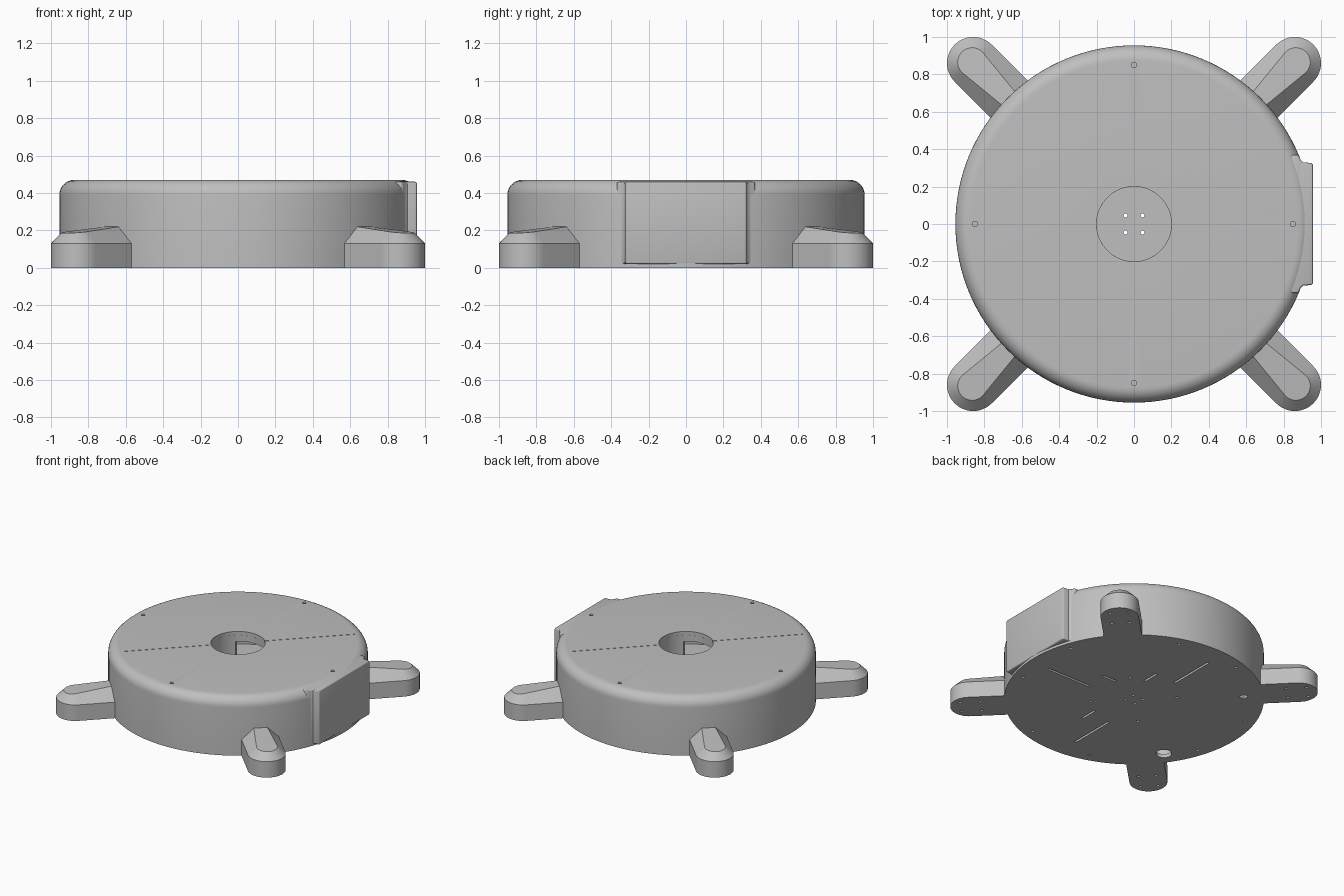
import bpy, bmesh
from math import pi, sin, cos, radians
from mathutils import Matrix, Vector

cube = bpy.data.objects.get("Cube")
if cube:
    bpy.data.objects.remove(cube, do_unlink=True)

grey = bpy.data.materials.new("light_grey")
grey.use_nodes = True
tone = (0.52, 0.52, 0.52, 1)
grey.diffuse_color = tone
grey.node_tree.nodes["Principled BSDF"].inputs["Base Color"].default_value = tone


def make(name, bm):
    bmesh.ops.recalc_face_normals(bm, faces=bm.faces)
    mesh = bpy.data.meshes.new(name)
    bm.to_mesh(mesh)
    bm.free()
    mesh.materials.append(grey)
    obj = bpy.data.objects.new(name, mesh)
    bpy.context.collection.objects.link(obj)
    return obj


def lathe(name, profile, steps=128):
    bm = bmesh.new()
    verts = [bm.verts.new((r, 0, z)) for r, z in profile]
    edges = [bm.edges.new(pair) for pair in zip(verts, verts[1:])]
    bmesh.ops.spin(bm, geom=verts + edges, cent=(0, 0, 0), axis=(0, 0, 1),
                   angle=2 * pi, steps=steps)
    bmesh.ops.remove_doubles(bm, verts=bm.verts, dist=0.0001)
    return make(name, bm)


def loft(name, loops):
    bm = bmesh.new()
    rings = [[bm.verts.new(p) for p in loop] for loop in loops]
    for low, high in zip(rings, rings[1:]):
        for i in range(len(low)):
            j = (i + 1) % len(low)
            bm.faces.new((low[i], low[j], high[j], high[i]))
    bm.faces.new(rings[0][::-1])
    bm.faces.new(rings[-1])
    return make(name, bm)


def add_box(bm, centre, size, turn=0):
    move = Matrix.Translation(centre) @ Matrix.Rotation(turn, 4, 'Z')
    bmesh.ops.create_cube(bm, size=1, matrix=move @ Matrix.Diagonal((*size, 1)))


def add_drill(bm, x, y, z, radius, depth, sides=16):
    bmesh.ops.create_cone(bm, cap_ends=True, segments=sides, radius1=radius,
                          radius2=radius, depth=depth,
                          matrix=Matrix.Translation((x, y, z)))


def bake(obj):
    graph = bpy.context.evaluated_depsgraph_get()
    mesh = bpy.data.meshes.new_from_object(obj.evaluated_get(graph))
    obj.modifiers.clear()
    obj.data = mesh


def cut(obj, bm):
    cutter = make("cutter", bm)
    cutter.hide_render = True
    mod = obj.modifiers.new("cut", 'BOOLEAN')
    mod.operation = 'DIFFERENCE'
    mod.solver = 'EXACT'
    mod.object = cutter
    bake(obj)
    bpy.data.objects.remove(cutter, do_unlink=True)


def smooth(obj):
    bpy.ops.object.select_all(action='DESELECT')
    obj.select_set(True)
    bpy.context.view_layer.objects.active = obj
    bpy.ops.object.shade_smooth_by_angle(angle=radians(25))


# Hollow round housing with a rounded top edge and an open centre
R, H, FILLET = 0.955, 0.47, 0.08
edge = [(R - FILLET + FILLET * cos(a), H - FILLET + FILLET * sin(a))
        for a in [pi / 2 * i / 8 for i in range(9)]]
inner = [(R - FILLET + 0.05 * cos(a), H - FILLET + 0.05 * sin(a))
         for a in [pi / 2 * i / 4 for i in range(4, -1, -1)]]
housing = lathe("housing", [(0, 0), (R, 0)] + edge + [(0.2, H), (0.2, 0.44)]
                + inner + [(0.925, 0.03), (0, 0.03)])

# Seam across the top, screw holes, and slots in the floor
holes = bmesh.new()
add_box(holes, (0, 0, H), (1.75, 0.004, 0.016), pi / 4)
for k in range(4):
    a = k * pi / 2
    add_drill(holes, 0.85 * cos(a), 0.85 * sin(a), H, 0.014, 0.1)
    d = a + pi / 4
    add_drill(holes, 0.064 * cos(d), 0.064 * sin(d), 0, 0.011, 0.1)
    add_drill(holes, 0.32 * cos(d), 0.32 * sin(d), 0, 0.011, 0.1)
    for side in (-1, 1):
        b = a + side * radians(18)
        add_drill(holes, 0.88 * cos(b), 0.88 * sin(b), 0, 0.011, 0.1)
add_drill(holes, -0.68, -0.47, 0, 0.058, 0.1, 32)
add_box(holes, (-0.59, 0.55, 0), (0.05, 0.05, 0.1))
for x, y, sx, sy in [(0.57, -0.06, 0.4, 0.018), (0.335, 0.12, 0.13, 0.018),
                     (0.115, 0.325, 0.018, 0.14), (-0.07, 0.57, 0.018, 0.39),
                     (0.115, -0.385, 0.018, 0.14), (-0.07, -0.57, 0.018, 0.38)]:
    add_box(holes, (x, y, 0), (sx, sy, 0.1))
cut(housing, holes)
smooth(housing)

# Inner hub sleeve with a window on each side
hub = lathe("hub_sleeve", [(0.2, 0.03), (0.215, 0.03), (0.215, 0.44),
                           (0.2, 0.44), (0.2, 0.03)], 64)
windows = bmesh.new()
add_box(windows, (0, 0, 0.22), (0.26, 0.6, 0.34))
cut(hub, windows)
smooth(hub)

# Flat side panel that flares into the round wall
half = [(0.83, 0.37), (0.88, 0.37), (0.89, 0.345), (0.905, 0.33), (0.957, 0.325)]
plan = half + [(x, -y) for x, y in reversed(half)]
panel = loft("side_panel", [[(x, y, z) for x, y in plan] for z in (0.02, 0.46)])
bevel = panel.modifiers.new("bevel", 'BEVEL')
bevel.width = 0.012
bevel.segments = 3
bevel.limit_method = 'ANGLE'
bevel.angle_limit = radians(50)
bake(panel)
smooth(panel)


# Feet: round-ended arms with a chamfer and a sloping top
START, END, WIDTH = 0.935, 1.216, 0.14


def foot_loop(inset, z=None):
    arc = [-pi / 2 + pi * i / 24 for i in range(25)]
    flat = [(START, -1)] + [(END, sin(a), cos(a)) for a in arc] + [(START, 1)]
    loop = []
    for u, v, *out in flat:
        tip = u + (out[0] * (WIDTH - 0.055) if out else 0)
        o = inset * (0.055 + 0.1 * (1.3 - tip))
        u += out[0] * (WIDTH - o) if out else 0
        loop.append(Vector((u, v * (WIDTH - o), WIDTH - 0.01 + o if z is None else z)))
    return loop


for k, label in enumerate(["back_left", "back_right", "front_right", "front_left"]):
    foot = loft("foot_" + label, [foot_loop(0, 0), foot_loop(0, 0.13), foot_loop(1)])
    screws = bmesh.new()
    for u in (1.13, 1.28):
        for v in (-0.065, 0.065):
            add_drill(screws, u, v, 0, 0.011, 0.1)
    cut(foot, screws)
    foot.data.transform(Matrix.Rotation(pi / 4 + k * pi / 2, 4, 'Z'))
    smooth(foot)
